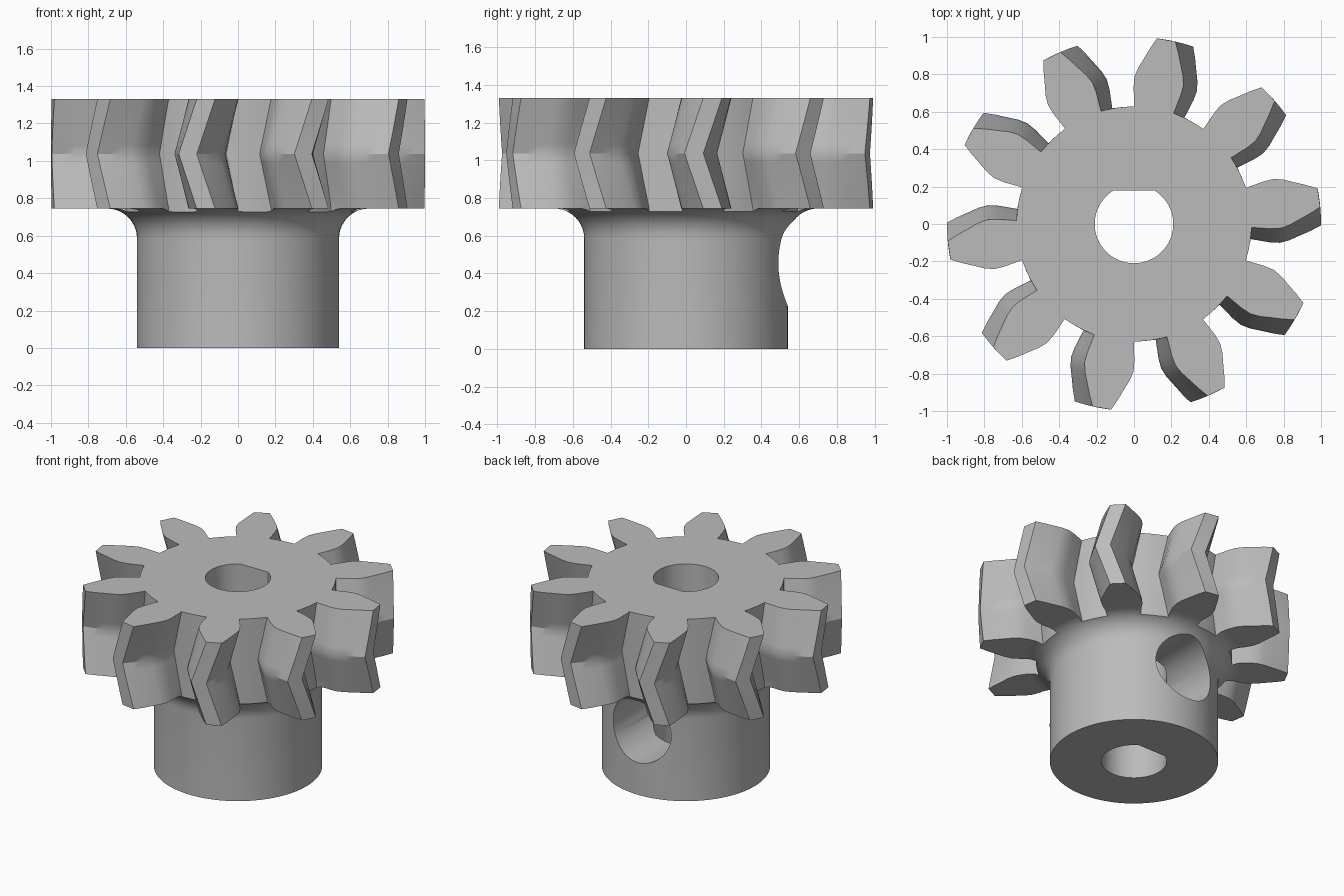
import bpy, bmesh, math
from math import sin, cos, pi, radians

cube = bpy.data.objects.get("Cube")
if cube:
    bpy.data.objects.remove(cube, do_unlink=True)

TEETH = 10
ROOT_R = 0.628
START = radians(8.1)       # angle of the first tooth on the end faces
TWIST = radians(-5.7)      # shift of the teeth at mid height
LOW, TOP = 0.745, 1.33
# one tooth flank: distance along the tooth axis, half width
FLANK = [(0.62, 0.107), (0.72, 0.128), (0.775, 0.133), (0.825, 0.122),
         (0.88, 0.1), (0.94, 0.077), (0.9987, 0.05)]

grey = bpy.data.materials.new("plain grey")
grey.use_nodes = True
colour = (0.5, 0.5, 0.5, 1)
grey.diffuse_color = colour
grey.node_tree.nodes["Principled BSDF"].inputs["Base Color"].default_value = colour


def loft(name, rings, closed_ends=True):
    """Skin a stack of equal rings into a solid."""
    bm = bmesh.new()
    loops = [[bm.verts.new(p) for p in ring] for ring in rings]
    n = len(loops[0])
    for a, b in zip(loops, loops[1:]):
        for i in range(n):
            j = (i + 1) % n
            bm.faces.new((a[i], a[j], b[j], b[i]))
    if closed_ends:
        bm.faces.new(loops[0][::-1])
        bm.faces.new(loops[-1])
    bmesh.ops.recalc_face_normals(bm, faces=bm.faces)
    mesh = bpy.data.meshes.new(name)
    bm.to_mesh(mesh)
    bm.free()
    mesh.materials.append(grey)
    obj = bpy.data.objects.new(name, mesh)
    bpy.context.collection.objects.link(obj)
    return obj


def circle(r, z, n=96):
    return [(r * cos(2 * pi * i / n), r * sin(2 * pi * i / n), z) for i in range(n)]


def gear_outline(z, turn):
    pts = []
    for k in range(TEETH):
        a = START + turn + 2 * pi * k / TEETH
        tooth = [(u, -w) for u, w in FLANK] + [(u, w) for u, w in reversed(FLANK)]
        pts += [(u * cos(a) - w * sin(a), u * sin(a) + w * cos(a), z) for u, w in tooth]
        # root arc up to the next tooth
        half = math.atan2(FLANK[0][1], FLANK[0][0])
        gap = 2 * pi / TEETH - 2 * half
        for s in (0.25, 0.5, 0.75):
            b = a + half + gap * s
            pts.append((ROOT_R * cos(b), ROOT_R * sin(b), z))
    return pts


def boolean(target, cutter, operation):
    cutter.hide_render = True
    mod = target.modifiers.new(operation.lower(), "BOOLEAN")
    mod.operation = operation
    mod.solver = "EXACT"
    mod.object = cutter
    bpy.context.view_layer.objects.active = target
    bpy.ops.object.modifier_apply(modifier=mod.name)
    bpy.data.objects.remove(cutter, do_unlink=True)


# Herringbone gear, with its lower outline carried straight down for the hub
STEPS = 12
rings = [gear_outline(-0.2, 0)]
for i in range(STEPS + 1):
    t = i / STEPS
    rings.append(gear_outline(LOW + (TOP - LOW) * t, TWIST * (1 - abs(2 * t - 1))))
gear = loft("herringbone_gear", rings)

# Turned envelope: hub, flared fillet, then clear space around the teeth
fillet = [(0.7 - 0.16 * cos(a), 0.585 + 0.16 * sin(a))
          for a in (pi / 2 * i / 10 for i in range(11))]
profile = [(0.54, 0)] + fillet + [(1.3, LOW), (1.3, 1.6)]
boolean(gear, loft("hub_envelope", [circle(r, z) for r, z in profile]), "INTERSECT")

# D-shaped shaft bore with its flat towards the back
flat = math.asin(0.18 / 0.21)
arc = [pi - flat + (pi + 2 * flat) * i / 48 for i in range(49)]
bore = loft("shaft_bore", [[(0.21 * cos(a), 0.21 * sin(a), z) for a in arc]
                           for z in (-0.3, 1.7)])
boolean(gear, bore, "DIFFERENCE")

# Set screw hole from the back into the bore
hole = loft("screw_hole", [[(x, y, z + 0.455) for x, z, _ in circle(0.227, 0, 64)]
                           for y in (0, 1.2)])
boolean(gear, hole, "DIFFERENCE")

bpy.ops.object.select_all(action="DESELECT")
gear.select_set(True)
bpy.context.view_layer.objects.active = gear
bpy.ops.object.shade_smooth_by_angle(angle=radians(30))
